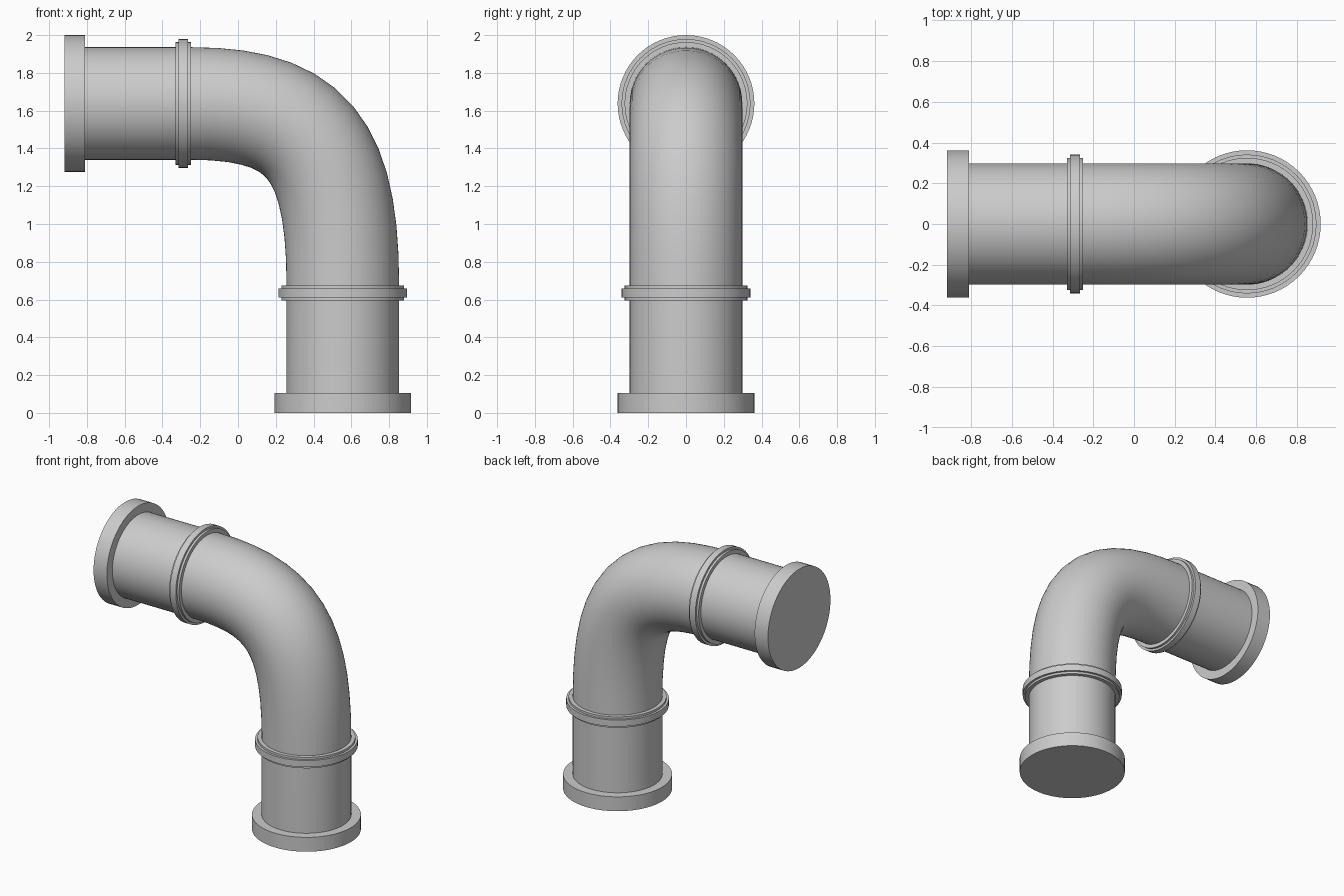
import bpy, bmesh, math
from mathutils import Vector, Matrix

if "Cube" in bpy.data.objects:
    bpy.data.objects.remove(bpy.data.objects["Cube"])

SIDES = 64
CX, CZ = 0.555, 1.638      # axis of vertical leg (x) and horizontal leg (z)
R = 0.298                  # pipe radius


def finish(bm, name, angle):
    bmesh.ops.recalc_face_normals(bm, faces=bm.faces)
    me = bpy.data.meshes.new(name)
    bm.to_mesh(me)
    bm.free()
    ob = bpy.data.objects.new(name, me)
    bpy.context.collection.objects.link(ob)
    bpy.ops.object.select_all(action='DESELECT')
    ob.select_set(True)
    bpy.context.view_layer.objects.active = ob
    bpy.ops.object.shade_smooth_by_angle(angle=math.radians(angle))
    return ob


def sweep(name, rings):
    """Skin circles given as (centre, tangent, radius), capped at both ends."""
    bm = bmesh.new()
    side = Vector((0, 1, 0))
    loops = []
    for centre, tangent, radius in rings:
        up = tangent.normalized().cross(side)
        loops.append([bm.verts.new(centre + radius * (math.cos(a) * up + math.sin(a) * side))
                      for a in (2 * math.pi * i / SIDES for i in range(SIDES))])
    for a, b in zip(loops, loops[1:]):
        for i in range(SIDES):
            j = (i + 1) % SIDES
            bm.faces.new((a[i], a[j], b[j], b[i]))
    bm.faces.new(loops[0])
    bm.faces.new(loops[-1])
    return finish(bm, name, 35)


def collar(name, origin, axis, profile):
    """Stepped disc: profile is a list of (distance along axis, radius)."""
    return sweep(name, [(origin + axis * d, axis, r) for d, r in profile])


# Pipe: straight leg, bezier elbow, straight leg
X, Z = Vector((1, 0, 0)), Vector((0, 0, 1))
p0, p3 = Vector((-0.25, 0, CZ)), Vector((CX, 0, 0.675))
p1, p2 = p0 + X * 0.61, p3 + Z * 0.735
rings = [(Vector((-0.87, 0, CZ)), X, R)]
STEPS = 14
for i in range(STEPS + 1):
    t = i / STEPS
    s = 1 - t
    pos = s**3 * p0 + 3 * s * s * t * p1 + 3 * s * t * t * p2 + t**3 * p3
    tan = s * s * (p1 - p0) + 2 * s * t * (p2 - p1) + t * t * (p3 - p2)
    rings.append((pos, tan, R))
rings.append((Vector((CX, 0, 0.05)), -Z, R))
sweep("elbow_pipe", rings)

# End flanges and stepped joint rings on both legs
RING = [(0, 0.312), (0, 0.325), (0.016, 0.325), (0.016, 0.341),
        (0.064, 0.341), (0.064, 0.325), (0.08, 0.325), (0.08, 0.312)]
for label, base, axis, length, ring_at in (
        ("inlet", Vector((-0.918, 0, CZ)), X, 0.108, 0.588),
        ("outlet", Vector((CX, 0, 0)), Z, 0.105, 0.594)):
    collar(label + "_flange", base, axis, [(0, 0.362), (length, 0.362)])
    collar(label + "_joint_ring", base + axis * ring_at, axis, RING)
